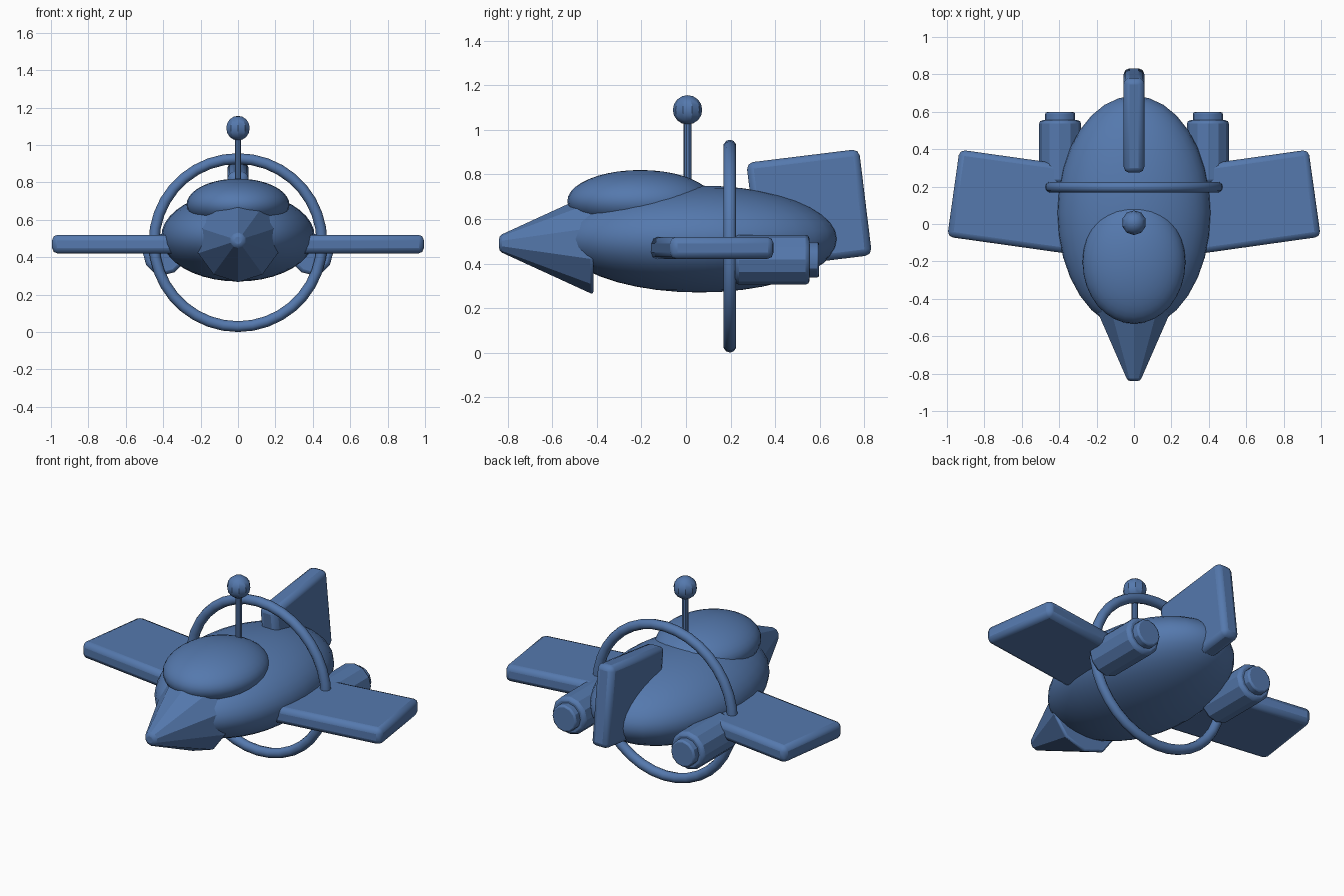
import bpy
from math import radians, pi

if "Cube" in bpy.data.objects:
    bpy.data.objects.remove(bpy.data.objects["Cube"])

blue = bpy.data.materials.new("blue_paint")
blue.diffuse_color = (0.09, 0.19, 0.42, 1)
blue.use_nodes = True
blue.node_tree.nodes["Principled BSDF"].inputs["Base Color"].default_value = blue.diffuse_color


def finish(name, bevel=0, segments=2, angle=30):
    ob = bpy.context.object
    ob.name = name
    ob.data.materials.append(blue)
    bpy.ops.object.transform_apply(location=False, rotation=False, scale=True)
    if angle:
        bpy.ops.object.shade_smooth_by_angle(angle=radians(angle))
    if bevel:
        mod = ob.modifiers.new("soft_edges", 'BEVEL')
        mod.width, mod.segments = bevel, segments
        mod.limit_method, mod.angle_limit = 'ANGLE', radians(40)
    return ob


def ellipsoid(name, loc, radii):
    bpy.ops.mesh.primitive_uv_sphere_add(segments=32, ring_count=20, location=loc)
    bpy.context.object.scale = radii
    return finish(name)


def plate(name, loc, size, rot):
    bpy.ops.mesh.primitive_cube_add(size=1, location=loc, rotation=rot)
    bpy.context.object.scale = size
    return finish(name, 0.03)


def barrel(name, x, y0, y1, z, r, bevel):
    bpy.ops.mesh.primitive_cylinder_add(vertices=12, radius=r, depth=y1 - y0,
                                        location=(x, (y0 + y1) / 2, z),
                                        rotation=(pi / 2, 0, 0))
    return finish(name, bevel)


# hull and canopy
ellipsoid("hull", (0, 0.06, 0.51), (0.41, 0.625, 0.24))
ellipsoid("canopy", (0, -0.205, 0.68), (0.275, 0.328, 0.14))

# faceted nose cone pointing to -y
bpy.ops.mesh.primitive_cone_add(vertices=10, radius1=0.23, radius2=0.035, depth=0.425,
                                location=(0, -0.6275, 0.49), rotation=(pi / 2, 0, 0))
finish("nose_cone", 0.015)

# wings and engines on both sides
for side, s in (("left", -1), ("right", 1)):
    plate(side + "_wing", (s * 0.619, 0.116, 0.47), (0.70, 0.47, 0.10),
          (0, 0, s * radians(8)))
    barrel(side + "_engine", s * 0.395, 0.22, 0.555, 0.417, 0.112, 0.018)
    barrel(side + "_nozzle", s * 0.395, 0.53, 0.598, 0.417, 0.08, 0.01)

# tail fin
plate("tail_fin", (0, 0.553, 0.645), (0.11, 0.51, 0.48), (radians(7), 0, 0))

# ring around the hull
bpy.ops.mesh.primitive_torus_add(major_segments=36, minor_segments=10,
                                 major_radius=0.449, minor_radius=0.029,
                                 location=(0, 0.197, 0.478), rotation=(pi / 2, 0, 0))
finish("hull_ring", angle=40)

# antenna
bpy.ops.mesh.primitive_cylinder_add(vertices=10, radius=0.018, depth=0.4,
                                    location=(0, 0.007, 0.87))
finish("antenna_stem")
bpy.ops.mesh.primitive_uv_sphere_add(segments=10, ring_count=8, radius=0.066,
                                     location=(0, 0.007, 1.09))
finish("antenna_ball")
